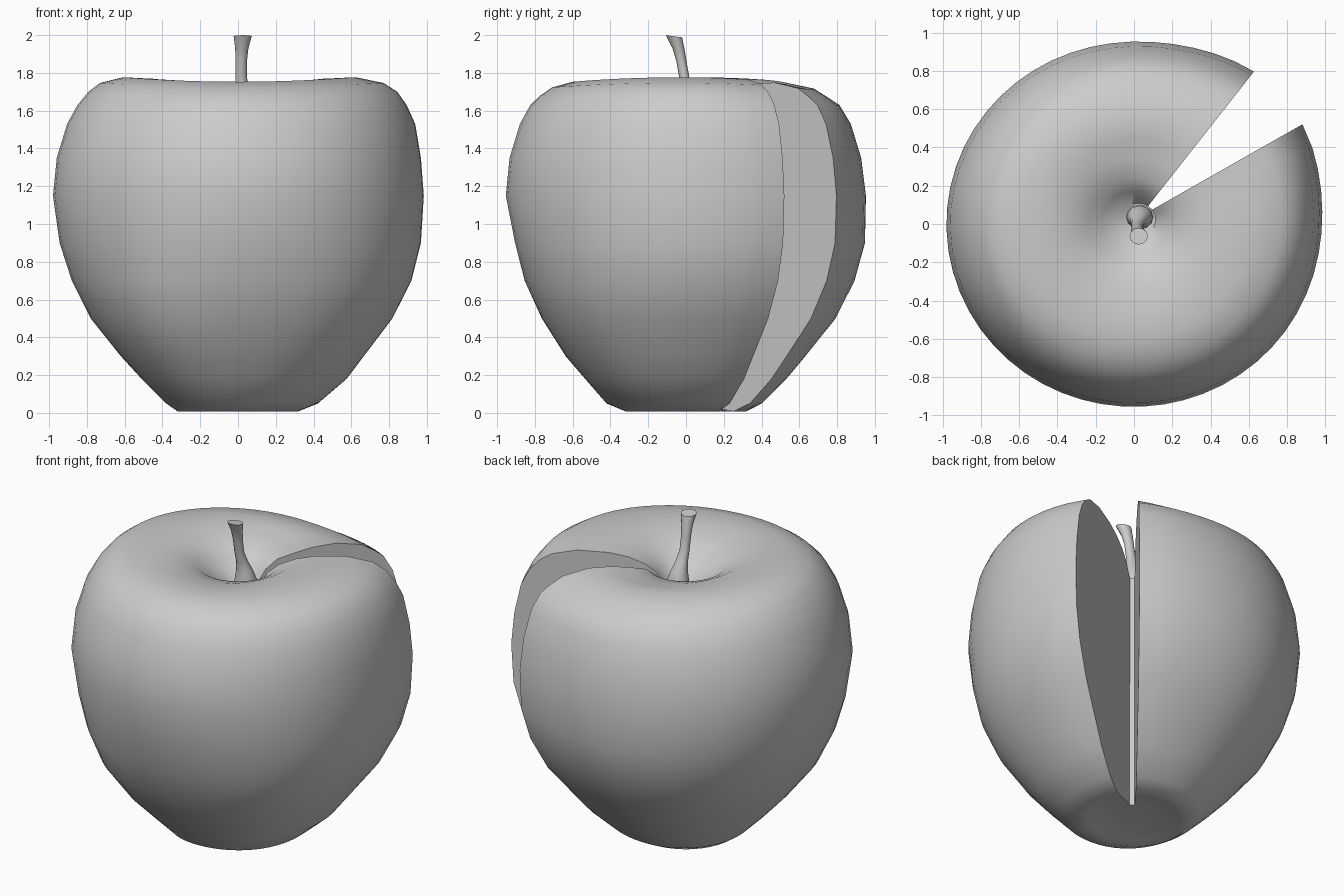
import bpy, bmesh, math

if "Cube" in bpy.data.objects:
    bpy.data.objects.remove(bpy.data.objects["Cube"])


def finish(name, bm, angle):
    bmesh.ops.recalc_face_normals(bm, faces=bm.faces)
    me = bpy.data.meshes.new(name)
    bm.to_mesh(me)
    bm.free()
    ob = bpy.data.objects.new(name, me)
    bpy.context.collection.objects.link(ob)
    bpy.ops.object.select_all(action='DESELECT')
    ob.select_set(True)
    bpy.context.view_layer.objects.active = ob
    bpy.ops.object.shade_smooth_by_angle(angle=math.radians(angle))
    return ob


# Apple flesh: profile heights, with radii along +x, +y, -x, -y
BASE = [(.12, .035), (.20, .03), (.27, .015), (.32, .008)]
WALL_Z = [.05, .18, .30, .50, .70, .90, 1.15, 1.35, 1.53, 1.63, 1.69, 1.735, 1.765]
WALL_R = [
    [.42, .57, .66, .81, .91, .96, .975, .96, .93, .885, .835, .765, .62],
    [.40, .53, .63, .79, .89, .945, .95, .925, .87, .81, .75, .68, .53],
    [.38, .51, .62, .78, .88, .945, .98, .96, .905, .85, .79, .73, .61],
    [.42, .53, .63, .755, .85, .905, .955, .935, .88, .825, .775, .71, .60]]
CAVITY = [(.45, 1.757), (.34, 1.735), (.24, 1.695), (.17, 1.64)]


def bell(x, mid, width):
    return math.exp(-((x - mid) / width) ** 2)


def profile(a):
    q = a / (math.pi / 2)
    i, f = int(q) % 4, q % 1
    w = math.sin(f * math.pi / 2) ** 2
    deg = math.degrees(a) % 360
    swell = .065 * bell(deg if deg < 221 else deg - 360, 41, 28)   # fuller around the cut
    low = .065 * bell(deg, 235, 25) + .03 * bell(deg, 315, 25)     # fuller low front corners
    pts = list(BASE)
    for z, r0, r1 in zip(WALL_Z, WALL_R[i], WALL_R[(i + 1) % 4]):
        pts.append(((r0 + (r1 - r0) * w) * (1 + swell + low * bell(z, .4, .35)), z))
    # the cavity floor sits around the stem, off the axis
    pts += CAVITY + [(.075 + .045 * math.cos(a - math.radians(41)), 1.56)]
    # gently wavy rim, lower at the back right
    wave = .012 * math.cos(2 * a) - .015 * bell(deg, 65, 35)
    return [(r, z + (wave if z > 1.65 and r > .3 else 0)) for r, z in pts]


bm = bmesh.new()
START, END, N = math.radians(51.8), math.radians(389.6), 52
bottom = bm.verts.new((0, 0, .035))
top = bm.verts.new((.03, .03, 1.55))
cols = []
for k in range(N + 1):
    a = START + (END - START) * k / N
    off = .018 if k == N else 0      # this cut face runs slightly beside the axis
    cols.append([bm.verts.new((r * math.cos(a) - off * math.sin(a),
                               r * math.sin(a) + off * math.cos(a), z)) for r, z in profile(a)])
for c, d in zip(cols, cols[1:]):
    bm.faces.new((bottom, d[0], c[0]))
    bm.faces.new((top, c[-1], d[-1]))
    for j in range(len(c) - 1):
        bm.faces.new((c[j], d[j], d[j + 1], c[j + 1]))
# flat faces of the missing slice, and the narrow strip where they meet
first, last = cols[0], cols[-1]
bm.faces.new(first)
bm.faces.new(last)
bm.faces.new((first[0], last[0], last[-1], first[-1]))
bm.faces.new((bottom, first[0], last[0]))
bm.faces.new((top, last[-1], first[-1]))
finish("apple_flesh", bm, 42)

# Stem: bent, flaring at both ends
STEM = [(.03, .036, 1.54, .072), (.03, .036, 1.60, .066), (.027, .028, 1.66, .050),
        (.021, .010, 1.72, .036), (.017, -.010, 1.78, .030), (.017, -.024, 1.86, .030),
        (.020, -.040, 1.93, .035), (.025, -.064, 1.994, .048)]
bm = bmesh.new()
M = 12
rings = []
for i, (x, y, z, r) in enumerate(STEM):
    tilt = .12 if i == len(STEM) - 1 else 0
    ring = []
    for k in range(M):
        t = 2 * math.pi * k / M
        ring.append(bm.verts.new((x + r * math.cos(t), y + r * .9 * math.sin(t),
                                  z - tilt * r * math.sin(t))))
    rings.append(ring)
for p, q in zip(rings, rings[1:]):
    for k in range(M):
        m = (k + 1) % M
        bm.faces.new((p[k], p[m], q[m], q[k]))
bm.faces.new(rings[0])
bm.faces.new(rings[-1])
finish("stem", bm, 40)
